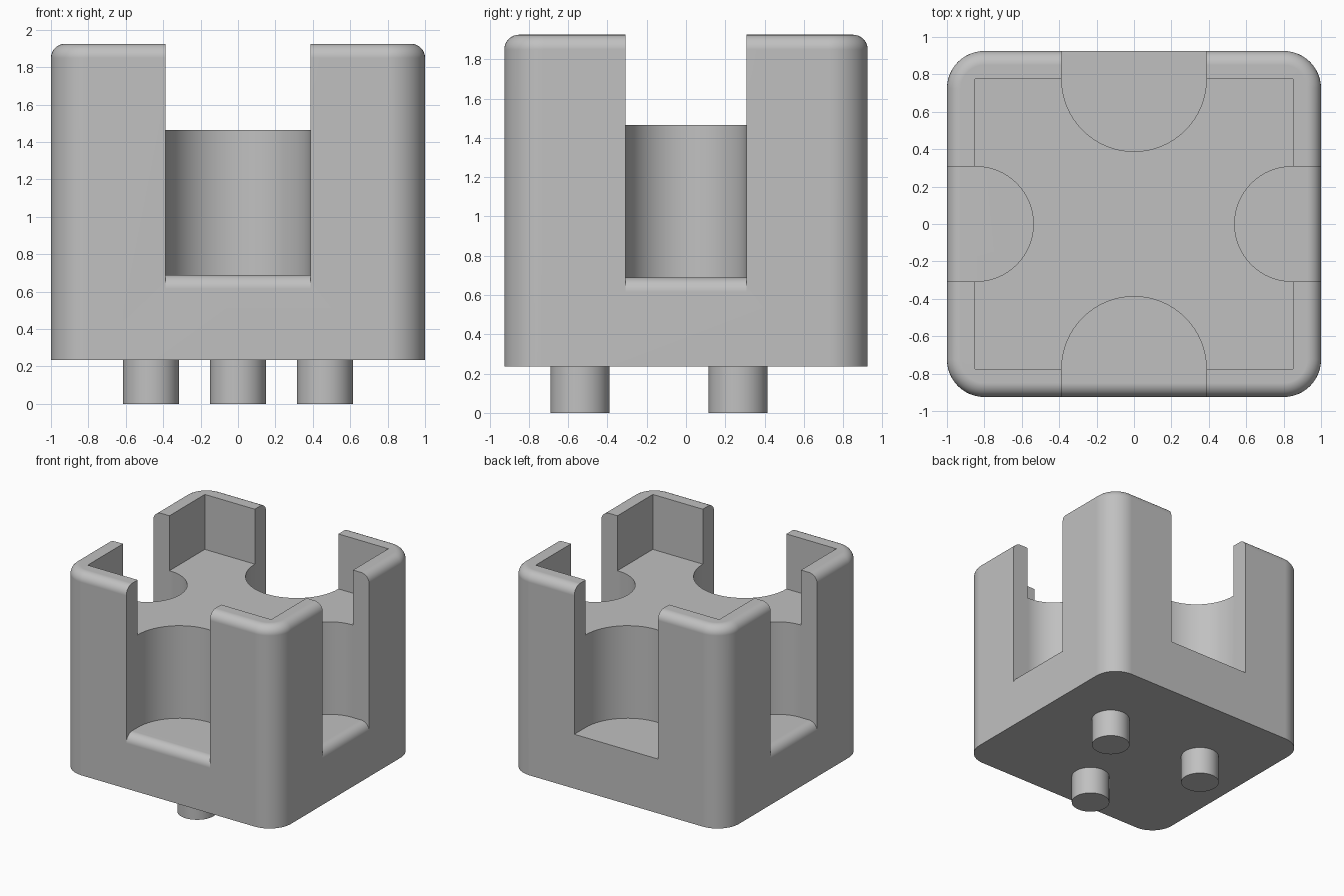
import bpy, bmesh, math
from mathutils import Matrix, Vector

if "Cube" in bpy.data.objects:
    bpy.data.objects.remove(bpy.data.objects["Cube"], do_unlink=True)

HX, HY = 1.0, 0.925                 # body half sizes
BASE, TOP = 0.235, 1.925            # body bottom and top
FLOOR, SHELF = 1.465, 0.69          # recess floor and slot floor
ROUND = 0.075                       # edge rounding

grey = bpy.data.materials.new("light grey")
grey.use_nodes = True
colour = (0.53, 0.53, 0.53, 1)
grey.diffuse_color = colour
grey.node_tree.nodes["Principled BSDF"].inputs["Base Color"].default_value = colour


def make_object(name, bm):
    bmesh.ops.recalc_face_normals(bm, faces=bm.faces)
    mesh = bpy.data.meshes.new(name)
    bm.to_mesh(mesh)
    bm.free()
    mesh.materials.append(grey)
    obj = bpy.data.objects.new(name, mesh)
    bpy.context.collection.objects.link(obj)
    return obj


def box(hx, hy, z0, z1):
    bm = bmesh.new()
    bmesh.ops.create_cube(bm, size=1)
    bmesh.ops.scale(bm, vec=(2 * hx, 2 * hy, z1 - z0), verts=bm.verts)
    bmesh.ops.translate(bm, vec=(0, 0, (z0 + z1) / 2), verts=bm.verts)
    return bm


def prism(outline, direction, turn):
    """Extrude a closed outline along a direction, then turn it about z."""
    bm = bmesh.new()
    face = bm.faces.new([bm.verts.new(p) for p in outline])
    extruded = bmesh.ops.extrude_face_region(bm, geom=[face])["geom"]
    moved = [v for v in extruded if isinstance(v, bmesh.types.BMVert)]
    bmesh.ops.translate(bm, vec=direction, verts=moved)
    bm.transform(Matrix.Rotation(math.radians(turn), 4, 'Z'))
    return bm


def activate(obj):
    bpy.ops.object.select_all(action='DESELECT')
    obj.select_set(True)
    bpy.context.view_layer.objects.active = obj


def cut(obj, cutter):
    cutter.hide_render = True
    mod = obj.modifiers.new("cut", 'BOOLEAN')
    mod.operation, mod.solver, mod.object = 'DIFFERENCE', 'EXACT', cutter
    activate(obj)
    bpy.ops.object.modifier_apply(modifier=mod.name)
    bpy.data.objects.remove(cutter, do_unlink=True)


def smooth(obj):
    activate(obj)
    bpy.ops.object.shade_smooth_by_angle(angle=math.radians(30))
    obj.modifiers.new("normals", 'WEIGHTED_NORMAL').keep_sharp = True


# Body: block with rounded corners and a rounded top rim
bm = box(HX, HY, BASE, TOP)
uprights = [e for e in bm.edges if abs(e.verts[0].co.z - e.verts[1].co.z) > 1]
bmesh.ops.bevel(bm, geom=uprights, offset=0.2, segments=12, profile=0.5, affect='EDGES')
rim = [e for e in bm.edges if all(v.co.z > TOP - 0.001 for v in e.verts)]
bmesh.ops.bevel(bm, geom=rim, offset=ROUND, segments=8, profile=0.5, affect='EDGES')
body = make_object("body", bm)

# Square recess in the top
cut(body, make_object("recess_cutter", box(0.85, 0.775, FLOOR, 2.3)))


# Round-ended slot with a rounded lip, one in each side
def slot(turn, face, centre, radius):
    steps = 32
    arc = [(radius * math.cos(math.pi * i / steps),
            radius * math.sin(math.pi * i / steps) - centre, SHELF) for i in range(steps + 1)]
    outline = arc + [(-radius, -1.3, SHELF), (radius, -1.3, SHELF)]
    cut(body, make_object("slot_cutter", prism(outline, (0, 0, 1.6), turn)))

    angles = [math.pi / 2 * i / 8 for i in range(9)]
    lip = [(-radius, -(face - ROUND + ROUND * math.sin(a)),
            SHELF - ROUND + ROUND * math.cos(a)) for a in angles]
    lip += [(-radius, -face - 0.1, SHELF - ROUND), (-radius, -face - 0.1, SHELF + 0.1),
            (-radius, ROUND - face, SHELF + 0.1)]
    cut(body, make_object("lip_cutter", prism(lip, (2 * radius, 0, 0), turn)))


for turn in (0, 180):
    slot(turn, HY, 0.775, 0.387)
for turn in (90, -90):
    slot(turn, HX, 0.845, 0.307)
smooth(body)

# Three round pegs underneath
pegs = {"front_peg": (0, -0.54), "back_left_peg": (0.465, 0.265), "back_right_peg": (-0.465, 0.265)}
for name, (x, y) in pegs.items():
    bm = bmesh.new()
    bmesh.ops.create_cone(bm, cap_ends=True, segments=48, radius1=0.15, radius2=0.15,
                          depth=BASE + 0.02,
                          matrix=Matrix.Translation(Vector((x, y, (BASE + 0.02) / 2))))
    smooth(make_object(name, bm))
